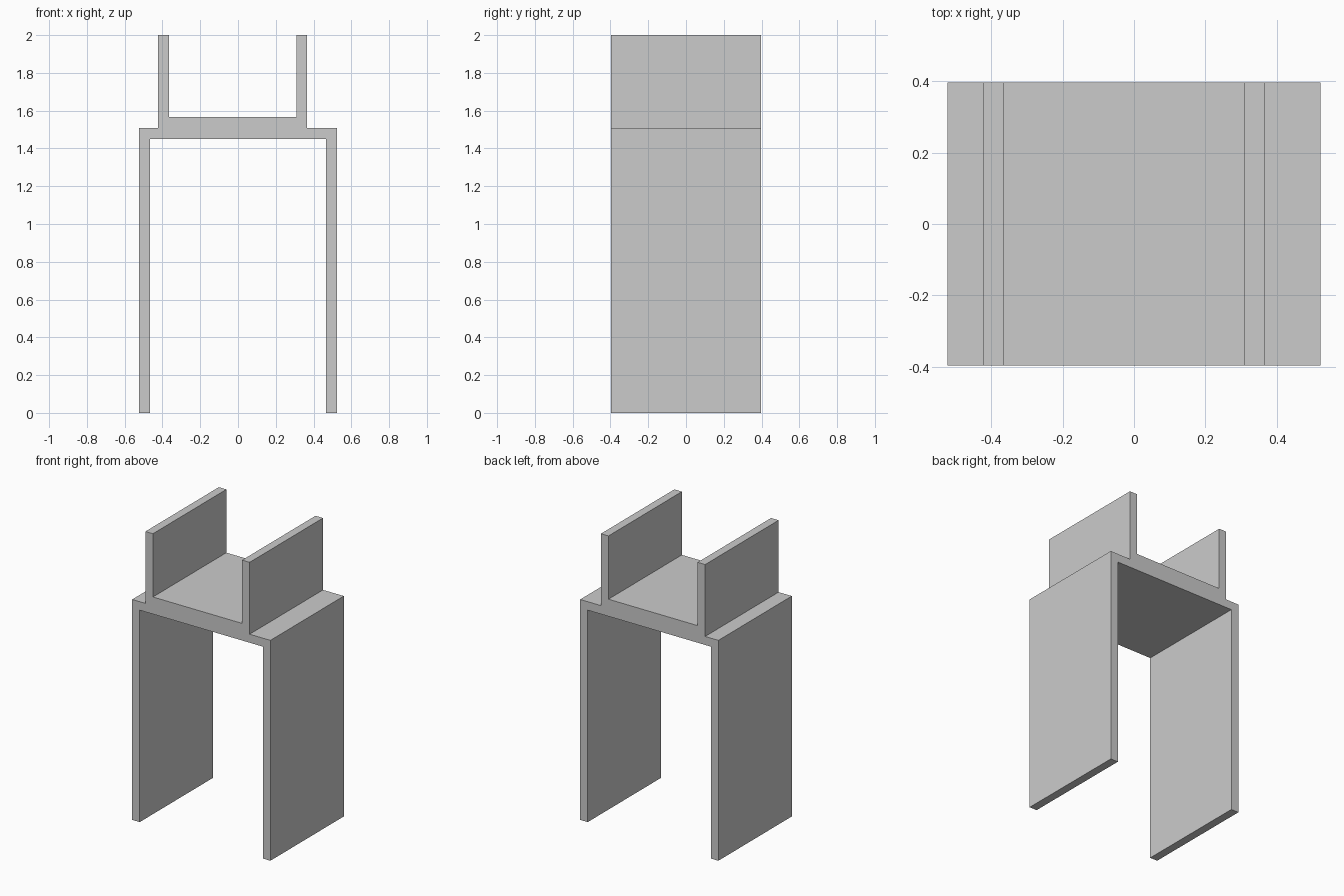
import bpy
import bmesh

cube = bpy.data.objects.get("Cube")
if cube:
    bpy.data.objects.remove(cube, do_unlink=True)

# One plain grey for the whole piece
grey = bpy.data.materials.new("light grey")
grey.use_nodes = True
colour = (0.6, 0.6, 0.6, 1.0)
grey.diffuse_color = colour
grey.node_tree.nodes["Principled BSDF"].inputs["Base Color"].default_value = colour

# Main dimensions
HALF_WIDTH, HALF_DEPTH, WALL = 0.523, 0.397, 0.057
UNDERSIDE, SHELF, SEAT, TOP = 1.45, 1.508, 1.567, 2.0
ARM_RIGHT, ARM_LEFT = -0.423, 0.366  # outer faces of the off-centre arms


def extrude_profile(name, points):
    """Extrude an x-z outline along the full depth."""
    bm = bmesh.new()
    face = bm.faces.new([bm.verts.new((x, -HALF_DEPTH, z)) for x, z in points])
    result = bmesh.ops.extrude_face_region(bm, geom=[face])
    moved = [v for v in result["geom"] if isinstance(v, bmesh.types.BMVert)]
    bmesh.ops.translate(bm, verts=moved, vec=(0, 2 * HALF_DEPTH, 0))
    bmesh.ops.recalc_face_normals(bm, faces=bm.faces)
    mesh = bpy.data.meshes.new(name)
    bm.to_mesh(mesh)
    bm.free()
    mesh.materials.append(grey)
    obj = bpy.data.objects.new(name, mesh)
    bpy.context.collection.objects.link(obj)
    return obj


inner = HALF_WIDTH - WALL

# Slab legs, stepped seat and upright arms as one continuous outline
extrude_profile("chair_frame", [
    (-HALF_WIDTH, 0), (-inner, 0), (-inner, UNDERSIDE),
    (inner, UNDERSIDE), (inner, 0), (HALF_WIDTH, 0),
    (HALF_WIDTH, SHELF), (ARM_LEFT, SHELF), (ARM_LEFT, TOP),
    (ARM_LEFT - WALL, TOP), (ARM_LEFT - WALL, SEAT),
    (ARM_RIGHT + WALL, SEAT), (ARM_RIGHT + WALL, TOP),
    (ARM_RIGHT, TOP), (ARM_RIGHT, SHELF), (-HALF_WIDTH, SHELF),
])
